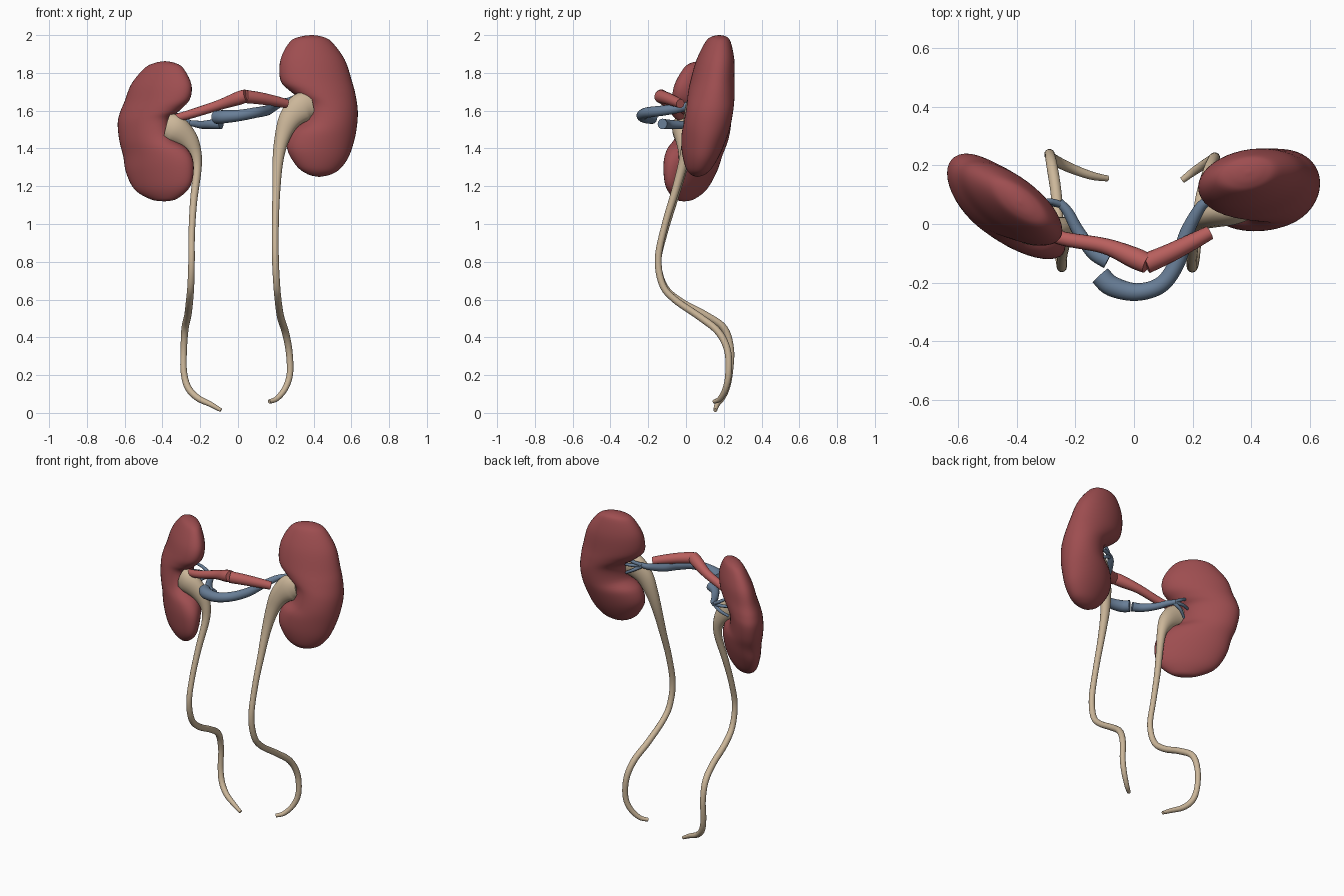
import bpy, bmesh, math
from mathutils import Vector


def material(name, rgb):
    m = bpy.data.materials.new(name)
    m.diffuse_color = (*rgb, 1)
    return m


KIDNEY = material("kidney_red", (0.34, 0.075, 0.08))
ARTERY = material("artery_red", (0.48, 0.115, 0.11))
VEIN = material("vein_blue", (0.14, 0.21, 0.31))
URETER = material("ureter_tan", (0.60, 0.47, 0.32))


def smooth_rows(rows, steps):
    """Catmull-Rom interpolation of equal-length number rows."""
    rows = [tuple(r) for r in rows]
    ext = [rows[0]] + rows + [rows[-1]]
    out = []
    for i in range(len(rows) - 1):
        a, b, c, d = ext[i:i + 4]
        for s in range(steps):
            t = s / steps
            out.append([0.5 * (2 * q + (r - p) * t + (2 * p - 5 * q + 4 * r - w) * t * t
                               + (3 * q - p - 3 * r + w) * t ** 3)
                        for p, q, r, w in zip(a, b, c, d)])
    out.append(list(rows[-1]))
    return out


def loft(name, rings, mat):
    """Skin a list of vertex rings and cap both ends."""
    bm = bmesh.new()
    loops = [[bm.verts.new(p) for p in ring] for ring in rings]
    n = len(loops[0])
    for a, b in zip(loops, loops[1:]):
        for i in range(n):
            j = (i + 1) % n
            bm.faces.new((a[i], a[j], b[j], b[i]))
    bm.faces.new(loops[0][::-1])
    bm.faces.new(loops[-1])
    bmesh.ops.recalc_face_normals(bm, faces=bm.faces[:])
    me = bpy.data.meshes.new(name)
    bm.to_mesh(me)
    bm.free()
    ob = bpy.data.objects.new(name, me)
    bpy.context.collection.objects.link(ob)
    me.materials.append(mat)
    bpy.context.view_layer.objects.active = ob
    ob.select_set(True)
    bpy.ops.object.shade_smooth_by_angle(angle=math.radians(50))
    ob.select_set(False)
    return ob


def ellipse(c, u, v, n):
    return [c + u * math.cos(2 * math.pi * i / n) + v * math.sin(2 * math.pi * i / n)
            for i in range(n)]


def tube(name, pts, mat, ref=(0, 0, 1), sides=16, steps=6):
    """Tapered tube; each point is x, y, z, radius, optional depth radius."""
    rows = smooth_rows([p if len(p) == 5 else (*p, p[3]) for p in pts], steps)
    cs = [Vector(r[:3]) for r in rows]
    rings = []
    for i, r in enumerate(rows):
        t = (cs[min(i + 1, len(cs) - 1)] - cs[max(i - 1, 0)]).normalized()
        u = t.cross(Vector(ref)).normalized()
        v = t.cross(u)
        rings.append(ellipse(cs[i], u * r[3], v * r[4], sides))
    return loft(name, rings, mat)


def kidney(name, rungs, centre, slope_x, slope_z):
    """Bean: each rung is inner x, z, outer x, z and half thickness."""
    cx, cy, cz = centre

    def place(x, z):
        return Vector((x, cy + slope_x * (x - cx) + slope_z * (z - cz), z))
    rings = []
    for xi, zi, xo, zo, t in smooth_rows(rungs, 5):
        a, b = place(xi, zi), place(xo, zo)
        rings.append(ellipse((a + b) / 2, (b - a) / 2, Vector((0, max(t, 0.001), 0)), 40))
    return loft(name, rings, KIDNEY)


# Kidneys
kidney("kidney_right_side", [
    (0.385, 2.0, 0.395, 2.0, 0.004), (0.33, 1.992, 0.445, 1.992, 0.038),
    (0.275, 1.965, 0.495, 1.965, 0.065), (0.225, 1.87, 0.565, 1.87, 0.098),
    (0.225, 1.76, 0.605, 1.75, 0.115), (0.28, 1.70, 0.623, 1.68, 0.122),
    (0.355, 1.64, 0.634, 1.60, 0.124), (0.35, 1.55, 0.63, 1.52, 0.124),
    (0.28, 1.49, 0.615, 1.44, 0.12), (0.26, 1.40, 0.583, 1.35, 0.10),
    (0.31, 1.307, 0.535, 1.287, 0.068), (0.37, 1.263, 0.485, 1.26, 0.036),
    (0.425, 1.25, 0.435, 1.25, 0.004)], (0.43, 0.12, 1.62), 0.12, 0.16)
kidney("kidney_left_side", [
    (-0.385, 1.862, -0.39, 1.862, 0.004), (-0.335, 1.853, -0.44, 1.853, 0.038),
    (-0.29, 1.825, -0.495, 1.825, 0.065), (-0.247, 1.74, -0.565, 1.74, 0.098),
    (-0.255, 1.66, -0.60, 1.65, 0.112), (-0.31, 1.60, -0.625, 1.59, 0.118),
    (-0.36, 1.55, -0.637, 1.53, 0.12), (-0.35, 1.46, -0.628, 1.44, 0.12),
    (-0.27, 1.40, -0.608, 1.36, 0.118), (-0.235, 1.32, -0.592, 1.27, 0.105),
    (-0.25, 1.205, -0.545, 1.18, 0.075), (-0.32, 1.135, -0.46, 1.13, 0.036),
    (-0.385, 1.12, -0.395, 1.12, 0.004)], (-0.44, 0.06, 1.49), -0.55, 0.12)

# Pelvis funnels running down into the ureters
tube("ureter_right_side", [
    (0.385, 0.06, 1.63, 0.07, 0.045), (0.335, 0.045, 1.615, 0.078, 0.048),
    (0.275, 0.03, 1.555, 0.06, 0.042), (0.235, 0.015, 1.46, 0.041, 0.034),
    (0.212, -0.01, 1.34, 0.029, 0.027), (0.203, -0.055, 1.18, 0.021),
    (0.198, -0.11, 1.0, 0.018), (0.198, -0.147, 0.82, 0.018),
    (0.205, -0.125, 0.68, 0.018), (0.212, -0.06, 0.60, 0.018),
    (0.225, 0.07, 0.51, 0.019), (0.25, 0.17, 0.43, 0.019),
    (0.27, 0.22, 0.33, 0.018), (0.275, 0.225, 0.21, 0.017),
    (0.25, 0.21, 0.13, 0.016), (0.205, 0.18, 0.075, 0.014),
    (0.165, 0.15, 0.06, 0.011)], URETER, ref=(0, 1, 0))
tube("ureter_left_side", [
    (-0.375, -0.02, 1.515, 0.07, 0.045), (-0.33, -0.025, 1.50, 0.075, 0.048),
    (-0.265, -0.015, 1.445, 0.055, 0.04), (-0.225, -0.01, 1.37, 0.033, 0.03),
    (-0.217, -0.02, 1.28, 0.023), (-0.235, -0.065, 1.12, 0.019),
    (-0.245, -0.115, 0.95, 0.017), (-0.246, -0.147, 0.80, 0.017),
    (-0.25, -0.115, 0.67, 0.018), (-0.257, -0.03, 0.59, 0.019),
    (-0.265, 0.10, 0.52, 0.019), (-0.28, 0.20, 0.45, 0.019),
    (-0.287, 0.237, 0.34, 0.017), (-0.287, 0.232, 0.22, 0.017),
    (-0.265, 0.215, 0.135, 0.018), (-0.215, 0.19, 0.08, 0.017),
    (-0.145, 0.165, 0.045, 0.014), (-0.09, 0.155, 0.014, 0.010)], URETER, ref=(0, 1, 0))

# Arteries meeting in a shallow peak at the midline
tube("artery_left_side", [
    (-0.33, -0.02, 1.56, 0.022), (-0.24, -0.05, 1.585, 0.024),
    (-0.10, -0.075, 1.63, 0.027), (0.0, -0.115, 1.665, 0.036),
    (0.045, -0.135, 1.68, 0.034)], ARTERY)
tube("artery_right_side", [
    (0.04, -0.135, 1.675, 0.035), (0.12, -0.10, 1.665, 0.032),
    (0.20, -0.06, 1.65, 0.028), (0.257, -0.03, 1.637, 0.024)], ARTERY)

# Veins
tube("vein_right_side", [
    (-0.115, -0.175, 1.565, 0.035), (-0.075, -0.212, 1.568, 0.035),
    (0.01, -0.232, 1.575, 0.03), (0.095, -0.205, 1.59, 0.028),
    (0.15, -0.125, 1.60, 0.027), (0.18, -0.03, 1.615, 0.024),
    (0.225, 0.055, 1.64, 0.019), (0.26, 0.085, 1.655, 0.014)], VEIN)
tube("vein_left_side", [
    (-0.09, -0.125, 1.53, 0.028), (-0.14, -0.095, 1.528, 0.025),
    (-0.19, -0.025, 1.525, 0.021), (-0.225, 0.04, 1.53, 0.018),
    (-0.255, 0.075, 1.535, 0.014)], VEIN)

# Small vein branches fanning into each kidney
for side, start, ends in (
        ("right", (0.25, 0.075, 1.65), [(0.36, 0.12, 1.70), (0.37, 0.12, 1.65), (0.35, 0.11, 1.59)]),
        ("left", (-0.245, 0.065, 1.533), [(-0.34, 0.06, 1.59), (-0.37, 0.05, 1.54), (-0.34, 0.05, 1.47)])):
    for k, end in enumerate(ends):
        mid = [(a + b) / 2 for a, b in zip(start, end)]
        mid[1] += 0.015
        tube(f"vein_branch_{side}_{k + 1}",
             [(*start, 0.012), (*mid, 0.010), (*end, 0.008)], VEIN, sides=10, steps=4)
